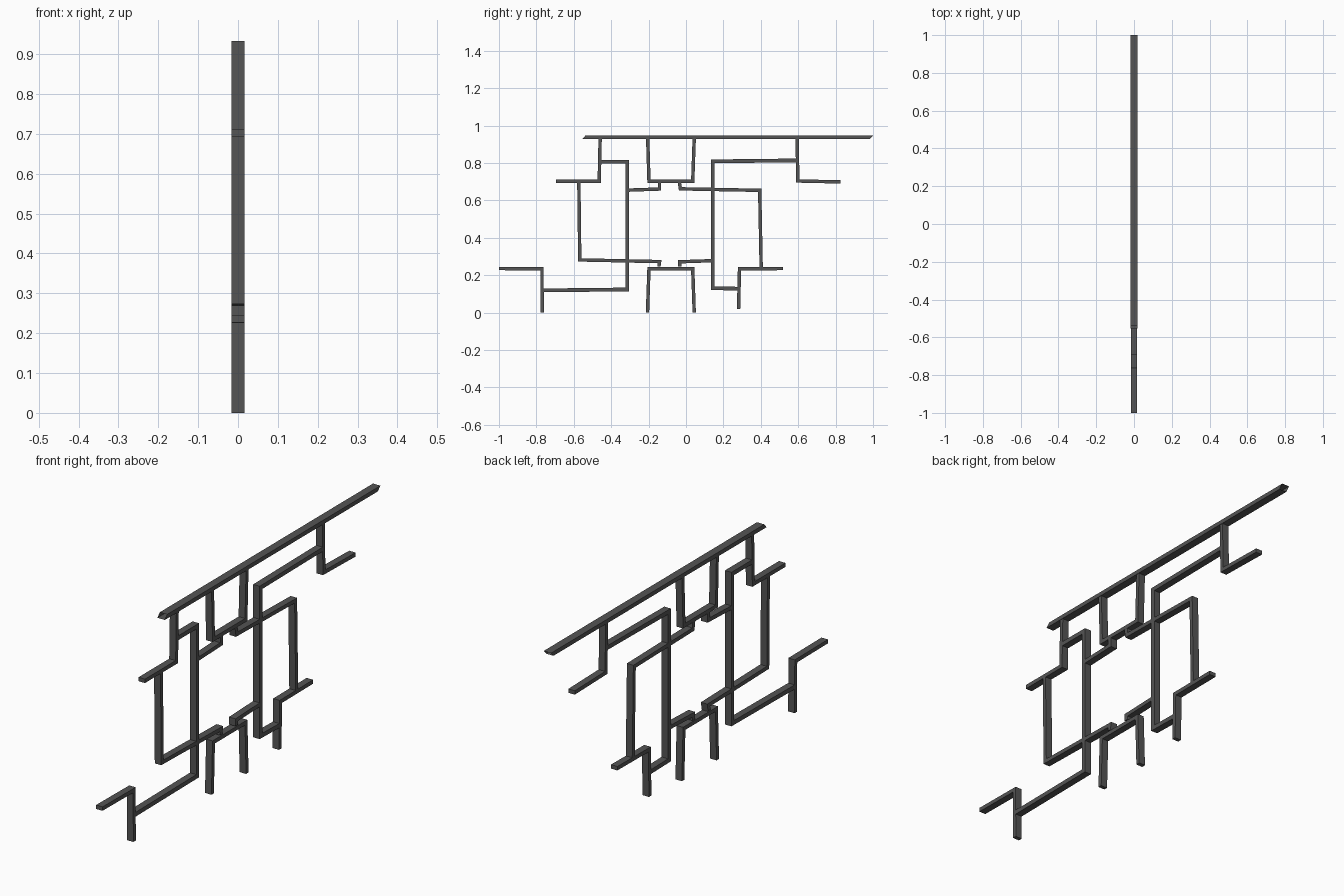
import bpy, bmesh
from mathutils import Vector

if "Cube" in bpy.data.objects:
    bpy.data.objects.remove(bpy.data.objects["Cube"])

metal = bpy.data.materials.new("dark grey metal")
metal.diffuse_color = (0.09, 0.09, 0.09, 1)
metal.use_nodes = True
metal.node_tree.nodes["Principled BSDF"].inputs["Base Color"].default_value = metal.diffuse_color


def prism(name, outline, half, open_ends=False):
    """Extrude a closed (y, z) outline symmetrically along x."""
    bm = bmesh.new()
    face = bm.faces.new([bm.verts.new((-half, y, z)) for y, z in outline])
    ext = bmesh.ops.extrude_face_region(bm, geom=[face])
    moved = [v for v in ext["geom"] if isinstance(v, bmesh.types.BMVert)]
    bmesh.ops.translate(bm, verts=moved, vec=(2 * half, 0, 0))
    bmesh.ops.recalc_face_normals(bm, faces=bm.faces)
    if open_ends:
        caps = [f for f in bm.faces if abs(f.normal.y) > 0.3]
        bmesh.ops.delete(bm, geom=caps, context="FACES_ONLY")
    mesh = bpy.data.meshes.new(name)
    bm.to_mesh(mesh)
    bm.free()
    mesh.materials.append(metal)
    obj = bpy.data.objects.new(name, mesh)
    bpy.context.collection.objects.link(obj)


def bar(name, points, thick=0.018, half=0.0162):
    """Square bar with mitred corners that follows a (y, z) path."""
    pts = [Vector(p) for p in points]
    dirs = [(b - a).normalized() for a, b in zip(pts, pts[1:])]
    left, right = [], []
    for i, p in enumerate(pts):
        d0, d1 = dirs[max(i - 1, 0)], dirs[min(i, len(dirs) - 1)]
        n0, n1 = Vector((-d0.y, d0.x)), Vector((-d1.y, d1.x))
        m = (n0 + n1).normalized()
        m *= thick / 2 / m.dot(n0)
        left.append(p + m)
        right.append(p - m)
    prism(name, left + right[::-1], half)


# Handrail: hollow tube with slanted open ends
prism("handrail", [(-0.554, 0.928), (0.982, 0.928), (1.0, 0.947), (-0.538, 0.947)], 0.0185, True)

# Upper side hangers with outward arms
bar("upper_left_hanger", [(-0.459, 0.933), (-0.464, 0.702), (-0.694, 0.702)])
bar("upper_right_hanger", [(0.594, 0.933), (0.598, 0.704), (0.825, 0.699)])

# Centre U shapes, above and below
bar("upper_centre_loop", [(-0.205, 0.933), (-0.198, 0.703), (0.036, 0.703), (0.044, 0.933)])
bar("lower_centre_loop", [(-0.206, 0), (-0.198, 0.234), (0.036, 0.234), (0.044, 0)])

# Tall frames joining the hangers and feet
bar("left_tall_frame", [(-0.462, 0.807), (-0.314, 0.807), (-0.314, 0.124), (-0.77, 0.119)], 0.02)
bar("right_tall_frame", [(0.596, 0.814), (0.143, 0.809), (0.143, 0.131), (0.285, 0.128)], 0.02)

# Lower feet with outward arms
bar("left_foot", [(-1.0, 0.236), (-0.77, 0.234), (-0.769, 0.0)])
bar("right_foot", [(0.518, 0.236), (0.286, 0.234), (0.281, 0.019)])

# Outer rectangles with small hooked ends near the centre
bar("left_outer_frame", [(-0.573, 0.702), (-0.568, 0.282), (-0.141, 0.273), (-0.145, 0.247)])
bar("right_outer_frame", [(-0.035, 0.694), (-0.030, 0.662), (0.394, 0.654), (0.402, 0.236)])
bar("left_upper_hook", [(-0.312, 0.655), (-0.142, 0.661), (-0.142, 0.694)])
bar("right_lower_hook", [(0.143, 0.278), (-0.033, 0.272), (-0.033, 0.247)])
